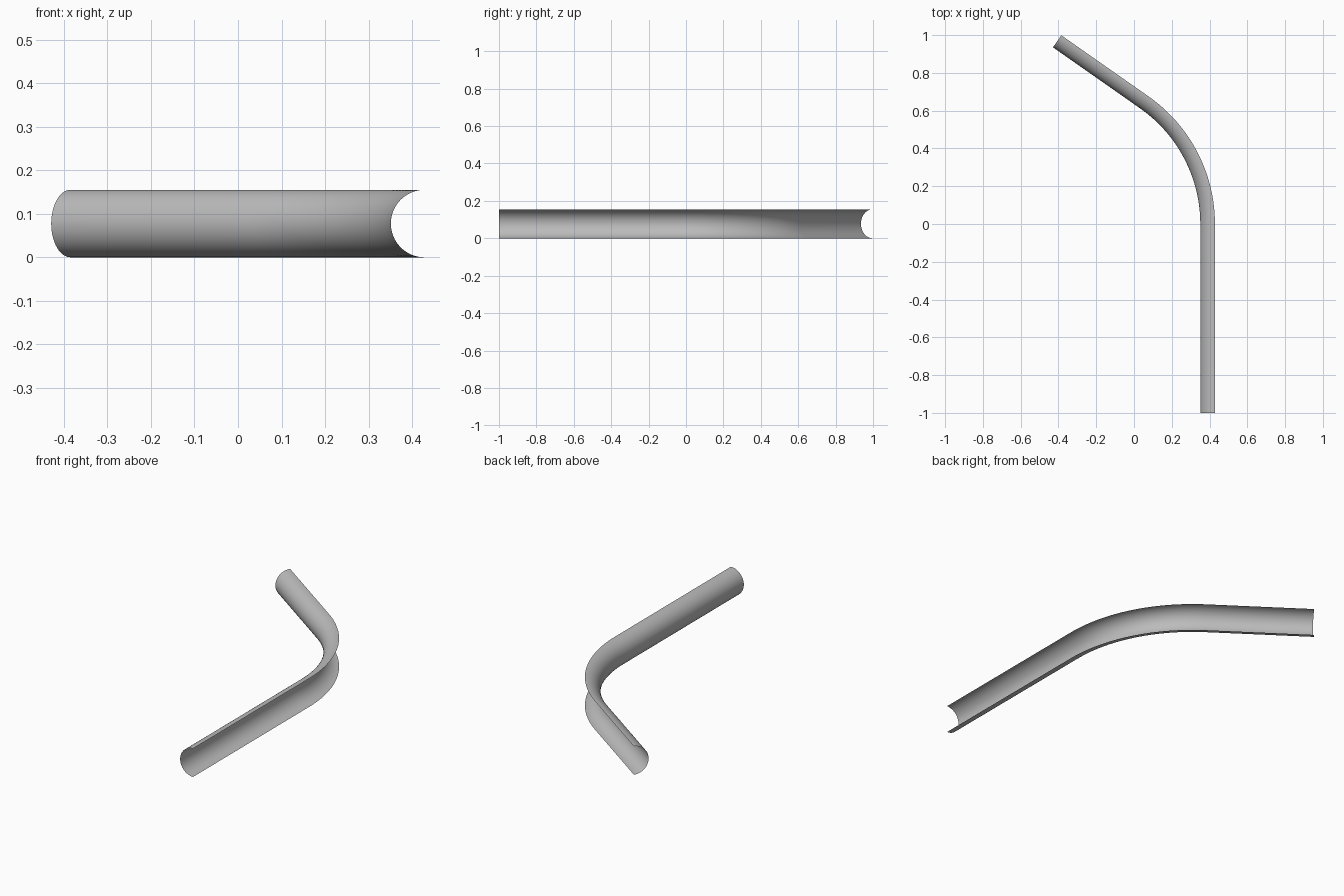
import bpy, bmesh
from math import sin, cos, pi, radians

cube = bpy.data.objects.get("Cube")
if cube:
    bpy.data.objects.remove(cube, do_unlink=True)

RADIUS = 0.0775         # half-round channel section
EDGE_X = 0.4285         # open edge of the straight leg
BEND_R = 0.825          # bend radius at the open edge
BEND = radians(55)
LEG = 0.563             # length of the angled leg
BEND_STEPS, ARC_STEPS = 32, 32

# Path of the open edge: (x, y, heading)
path = [(EDGE_X, -1.0, 0.0)]
for i in range(BEND_STEPS + 1):
    a = BEND * i / BEND_STEPS
    path.append((EDGE_X - BEND_R * (1 - cos(a)), BEND_R * sin(a), a))
x, y, a = path[-1]
path.append((x - LEG * sin(a), y + LEG * cos(a), a))

# Sweep the half circle along the path, bulging to the inside of the bend
bm = bmesh.new()
rings = []
for x, y, a in path:
    ring = []
    for j in range(ARC_STEPS + 1):
        t = pi * j / ARC_STEPS
        d = RADIUS * sin(t)
        ring.append(bm.verts.new((x - d * cos(a), y - d * sin(a),
                                  RADIUS * (1 + cos(t)))))
    rings.append(ring)
for r0, r1 in zip(rings, rings[1:]):
    for j in range(ARC_STEPS):
        bm.faces.new((r0[j], r1[j], r1[j + 1], r0[j + 1]))

mesh = bpy.data.meshes.new("curved_channel")
bm.to_mesh(mesh)
bm.free()
channel = bpy.data.objects.new("curved_channel", mesh)
bpy.context.collection.objects.link(channel)

# Plain grey
grey = bpy.data.materials.new("plain_grey")
grey.use_nodes = True
color = (0.5, 0.5, 0.5, 1.0)
grey.diffuse_color = color
grey.node_tree.nodes["Principled BSDF"].inputs["Base Color"].default_value = color
mesh.materials.append(grey)

bpy.context.view_layer.objects.active = channel
channel.select_set(True)
bpy.ops.object.shade_smooth_by_angle(angle=radians(40))
